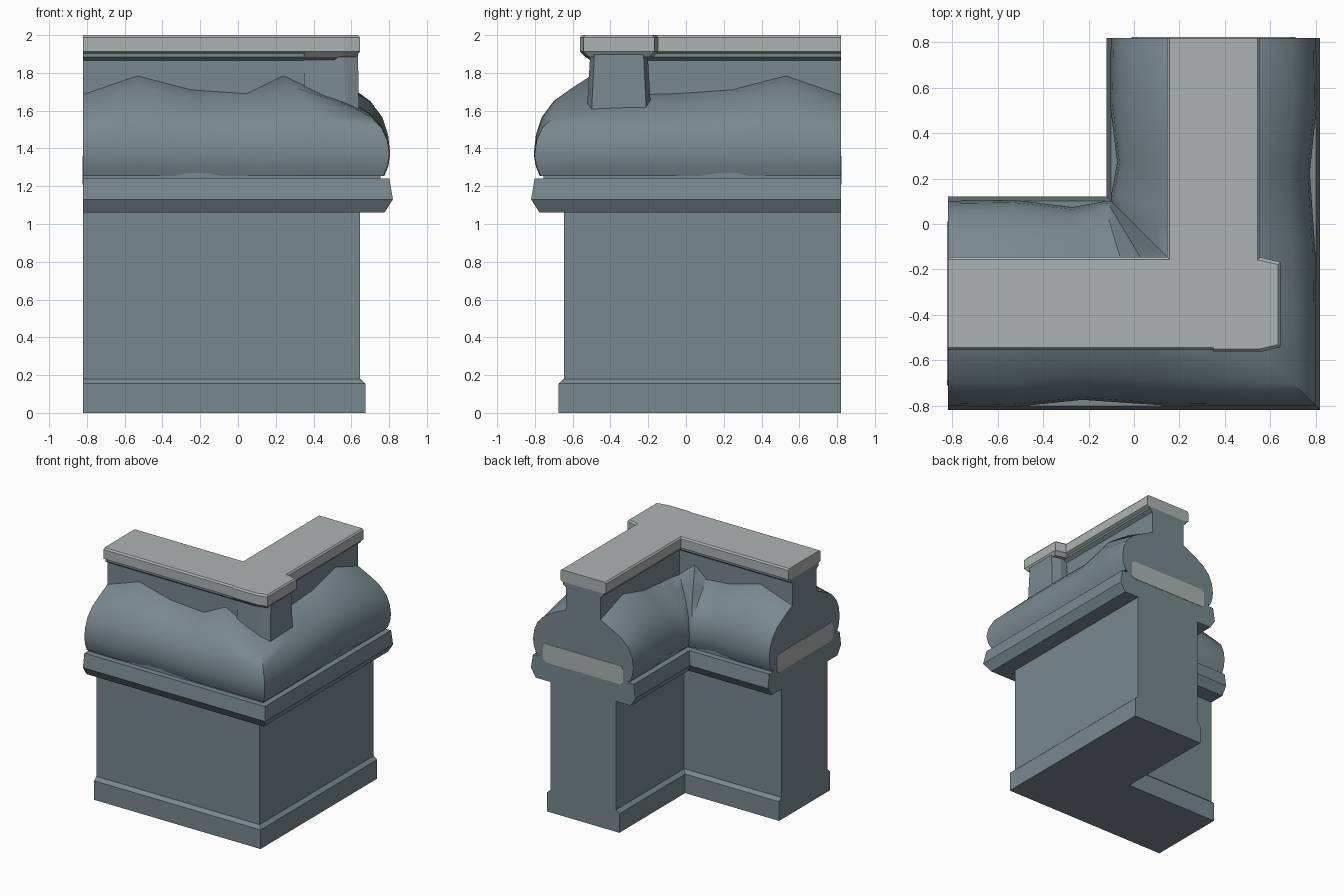
import bpy, bmesh, math

if "Cube" in bpy.data.objects:
    bpy.data.objects.remove(bpy.data.objects["Cube"])

END = -0.82      # open end of each leg
C = 0.35         # distance of each leg's centre line from the axis


def material(name, rgb):
    m = bpy.data.materials.new(name)
    m.diffuse_color = (*rgb, 1)
    m.use_nodes = True
    m.node_tree.nodes["Principled BSDF"].inputs["Base Color"].default_value = m.diffuse_color
    return m


STONE = material("blue grey stone", (0.19, 0.25, 0.275))
PALE = material("pale grey stone", (0.41, 0.455, 0.45))


def finish(name, bm, mat, smooth=None):
    bmesh.ops.recalc_face_normals(bm, faces=bm.faces)
    me = bpy.data.meshes.new(name)
    bm.to_mesh(me)
    bm.free()
    me.materials.append(mat)
    ob = bpy.data.objects.new(name, me)
    bpy.context.collection.objects.link(ob)
    if smooth:
        bpy.ops.object.select_all(action='DESELECT')
        ob.select_set(True)
        bpy.context.view_layer.objects.active = ob
        bpy.ops.object.shade_smooth_by_angle(angle=math.radians(smooth))
    return ob


def loft(name, rings, mat, smooth=None):
    """Skin a list of equal closed rings and cap both ends."""
    bm = bmesh.new()
    vs = [[bm.verts.new(p) for p in ring] for ring in rings]
    n = len(vs[0])
    for a, b in zip(vs, vs[1:]):
        for i in range(n):
            j = (i + 1) % n
            bm.faces.new((a[i], a[j], b[j], b[i]))
    bm.faces.new(vs[0])
    bm.faces.new(vs[-1])
    return finish(name, bm, mat, smooth)


def both_sides(half):
    """Outer half profile (offset, z), bottom to top, mirrored to a closed one."""
    return half + [(-d, z) for d, z in reversed(half)]


def front_ring(profile, x, k):
    return [(x + k * d, -C - d, z) for d, z in profile]


def right_ring(profile, x, k):
    return [(C + d, -x - k * d, z) for d, z in profile]


def corner_sweep(name, half, mat):
    """Run a profile along the front leg, round the mitre, along the right leg."""
    p = both_sides(half)
    return loft(name, [front_ring(p, END, 0), front_ring(p, C, 1),
                       right_ring(p, END, 0)], mat)


# Plinth, wall, projecting ledge and the recessed bed above it
corner_sweep("plinth", [(0.325, 0), (0.325, 0.155), (0.298, 0.18)], STONE)
corner_sweep("wall", [(0.296, 0.17), (0.296, 1.07)], STONE)
corner_sweep("ledge", [(0.425, 1.06), (0.47, 1.13), (0.452, 1.24)], STONE)
corner_sweep("recessed_bed", [(0.405, 1.23), (0.405, 1.27)], STONE)


# Swollen, uneven stone roll
def roll_profile(top, width):
    lower = [(0.425, 1.255), (0.447, 1.31), (0.456, 1.37)]
    upper = [(0.445, 0.24), (0.415, 0.46), (0.35, 0.67),
             (0.25, 0.84), (0.145, 1.0)]
    half = lower + [(d, 1.37 + t * (top - 1.37)) for d, t in upper]
    return both_sides([(d * (width if d > 0.3 else 1), z) for d, z in half])


# position, skew toward the mitre, top on front leg, top on right leg, width
stations = [(END, 0, 1.69, 1.69, 0.99), (-0.53, 0, 1.79, 1.79, 1.0),
            (-0.25, 0.05, 1.715, 1.715, 0.93), (0.0, 0.3, 1.695, 1.695, 0.985),
            (0.15, 0.6, 1.79, 1.69, 0.99)]
rings = [front_ring(roll_profile(f, w), x, k) for x, k, f, r, w in stations]
rings.append(front_ring(roll_profile(1.67, 0.99), C, 1))
rings += [right_ring(roll_profile(r, w), x, k)
          for x, k, f, r, w in reversed(stations)]
loft("stone_roll", rings, STONE, 50)

# Upper wall and coping
corner_sweep("upper_wall", [(0.155, 1.5), (0.155, 1.865), (0.182, 1.885),
                            (0.182, 1.905)], STONE)
corner_sweep("coping", [(0.185, 1.903), (0.205, 1.913), (0.205, 1.988),
                        (0.194, 2.0)], PALE)


def plan_ring(x0, x1, x2, wide, narrow, z):
    """Block outline whose outer end has chamfered corners."""
    pts = [(x0, wide), (x1, wide), (x2, narrow)]
    pts += [(x, -w) for x, w in reversed(pts)]
    return [(x, -C - 0.005 + w, z) for x, w in pts]


# Pier at the corner, with its coping head
loft("corner_pier", [plan_ring(0.35, 0.57, 0.645, 0.170, 0.145, 1.5),
                     plan_ring(0.35, 0.57, 0.640, 0.168, 0.143, 1.63),
                     plan_ring(0.35, 0.56, 0.635, 0.152, 0.130, 1.90)], STONE)
loft("coping_head", [plan_ring(0.35, 0.55, 0.625, 0.180, 0.160, 1.885),
                     plan_ring(0.35, 0.56, 0.645, 0.207, 0.187, 1.912),
                     plan_ring(0.35, 0.56, 0.645, 0.207, 0.187, 1.988),
                     plan_ring(0.35, 0.55, 0.635, 0.196, 0.176, 2.0)], PALE)

# Pale panel on each open end
panel = both_sides([(0.34, 1.21), (0.36, 1.23), (0.36, 1.335), (0.34, 1.36)])
for side, ring in (("left", front_ring), ("back", right_ring)):
    loft(side + "_end_panel", [ring(panel, END - 0.003, 0),
                               ring(panel, END + 0.004, 0)], PALE)
